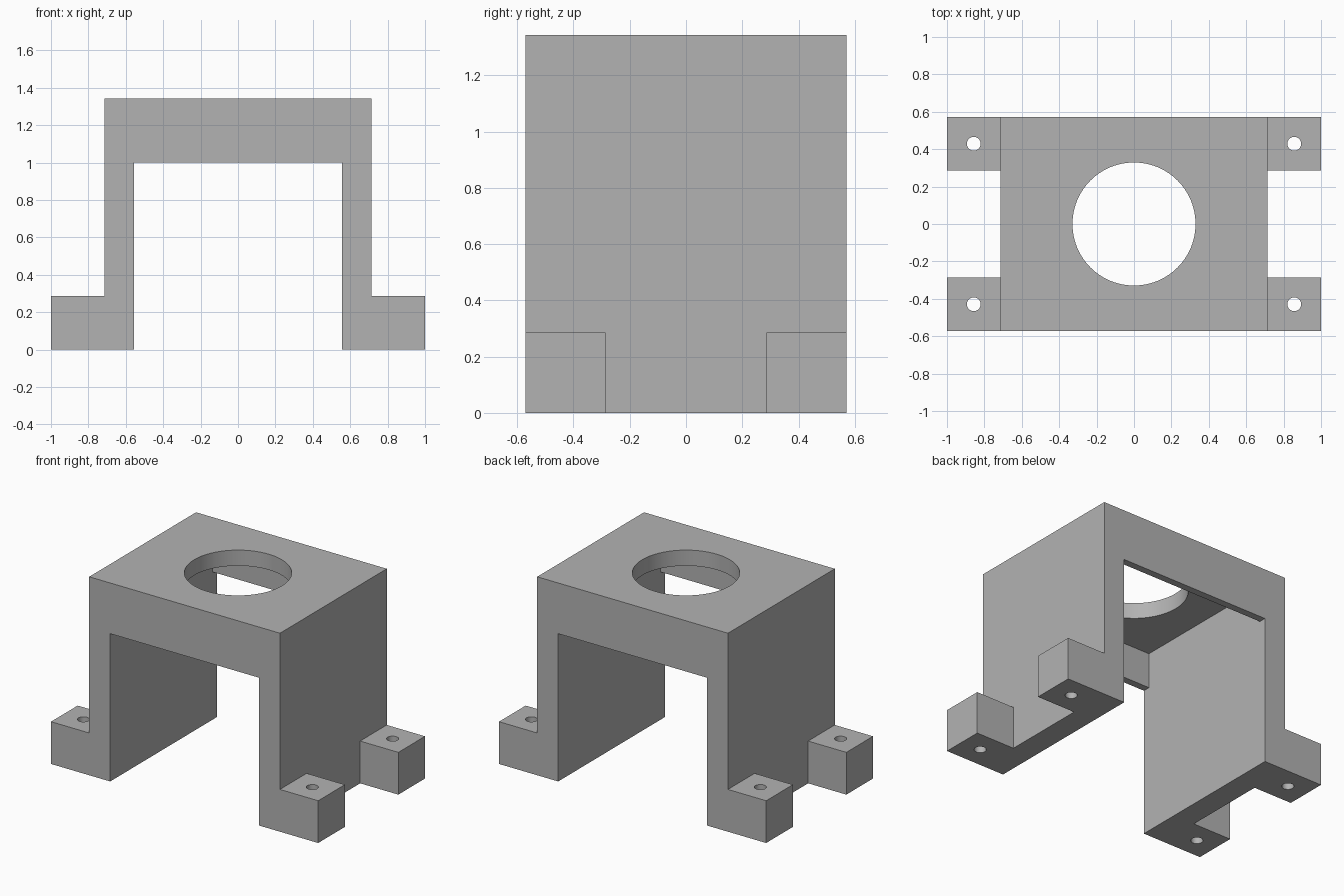
import bpy
import bmesh
import math

cube = bpy.data.objects.get("Cube")
if cube:
    bpy.data.objects.remove(cube, do_unlink=True)

grey = bpy.data.materials.new("plain_grey")
grey.use_nodes = True
colour = (0.45, 0.45, 0.45, 1)
grey.diffuse_color = colour
grey.node_tree.nodes["Principled BSDF"].inputs["Base Color"].default_value = colour

DEPTH = 0.571      # half depth
WALL_IN, WALL_OUT = 0.557, 0.714
HEIGHT = 1.343
FOOT = 0.286


def new_object(name, bm):
    bmesh.ops.recalc_face_normals(bm, faces=bm.faces)
    mesh = bpy.data.meshes.new(name)
    bm.to_mesh(mesh)
    bm.free()
    mesh.materials.append(grey)
    obj = bpy.data.objects.new(name, mesh)
    bpy.context.collection.objects.link(obj)
    return obj


def box(name, lo, hi):
    bm = bmesh.new()
    bmesh.ops.create_cube(bm, size=1)
    for v in bm.verts:
        v.co = [lo[i] if v.co[i] < 0 else hi[i] for i in range(3)]
    return new_object(name, bm)


def cylinder(name, x, y, radius, z0, z1, sides):
    bm = bmesh.new()
    bmesh.ops.create_cone(bm, cap_ends=True, segments=sides, radius1=radius,
                          radius2=radius, depth=z1 - z0)
    bmesh.ops.translate(bm, verts=bm.verts, vec=(x, y, (z0 + z1) / 2))
    return new_object(name, bm)


def cut(target, cutter):
    mod = target.modifiers.new("cut", "BOOLEAN")
    mod.operation = "DIFFERENCE"
    mod.solver = "EXACT"
    mod.object = cutter
    cutter.hide_render = True
    bpy.context.view_layer.objects.active = target
    bpy.ops.object.modifier_apply(modifier=mod.name)
    bpy.data.objects.remove(cutter, do_unlink=True)


# Arch with feet: half profile mirrored, extruded front to back
half = [(WALL_IN, 1), (WALL_IN, 0), (1, 0), (1, FOOT), (WALL_OUT, FOOT), (WALL_OUT, HEIGHT)]
profile = half + [(-x, z) for x, z in reversed(half)]
bm = bmesh.new()
face = bm.faces.new([bm.verts.new((x, -DEPTH, z)) for x, z in profile])
ext = bmesh.ops.extrude_face_region(bm, geom=[face])
bmesh.ops.translate(bm, vec=(0, 2 * DEPTH, 0),
                    verts=[g for g in ext["geom"] if isinstance(g, bmesh.types.BMVert)])
bracket = new_object("mounting_bracket", bm)

# Recess under the top plate, leaving a lip at the front and back
lip = DEPTH - 0.048
cut(bracket, box("recess_cutter", (-WALL_IN, -lip, 0.8), (WALL_IN, lip, 1.237)))

# Round opening in the top plate
cut(bracket, cylinder("opening_cutter", 0, 0, 0.329, 1.1, 1.5, 96))

# Gaps between the feet, and a screw hole in each foot
for side in (-1, 1):
    xs = sorted((side * WALL_OUT, side * 1.2))
    cut(bracket, box("gap_cutter", (xs[0], -FOOT, -0.2), (xs[1], FOOT, 0.5)))
    for end in (-1, 1):
        cut(bracket, cylinder("screw_cutter", side * 0.857, end * 0.429, 0.037, -0.2, 0.5, 40))

# Smooth round walls, sharp edges
bpy.ops.object.select_all(action="DESELECT")
bracket.select_set(True)
bpy.context.view_layer.objects.active = bracket
bpy.ops.object.shade_smooth_by_angle(angle=math.radians(30))
